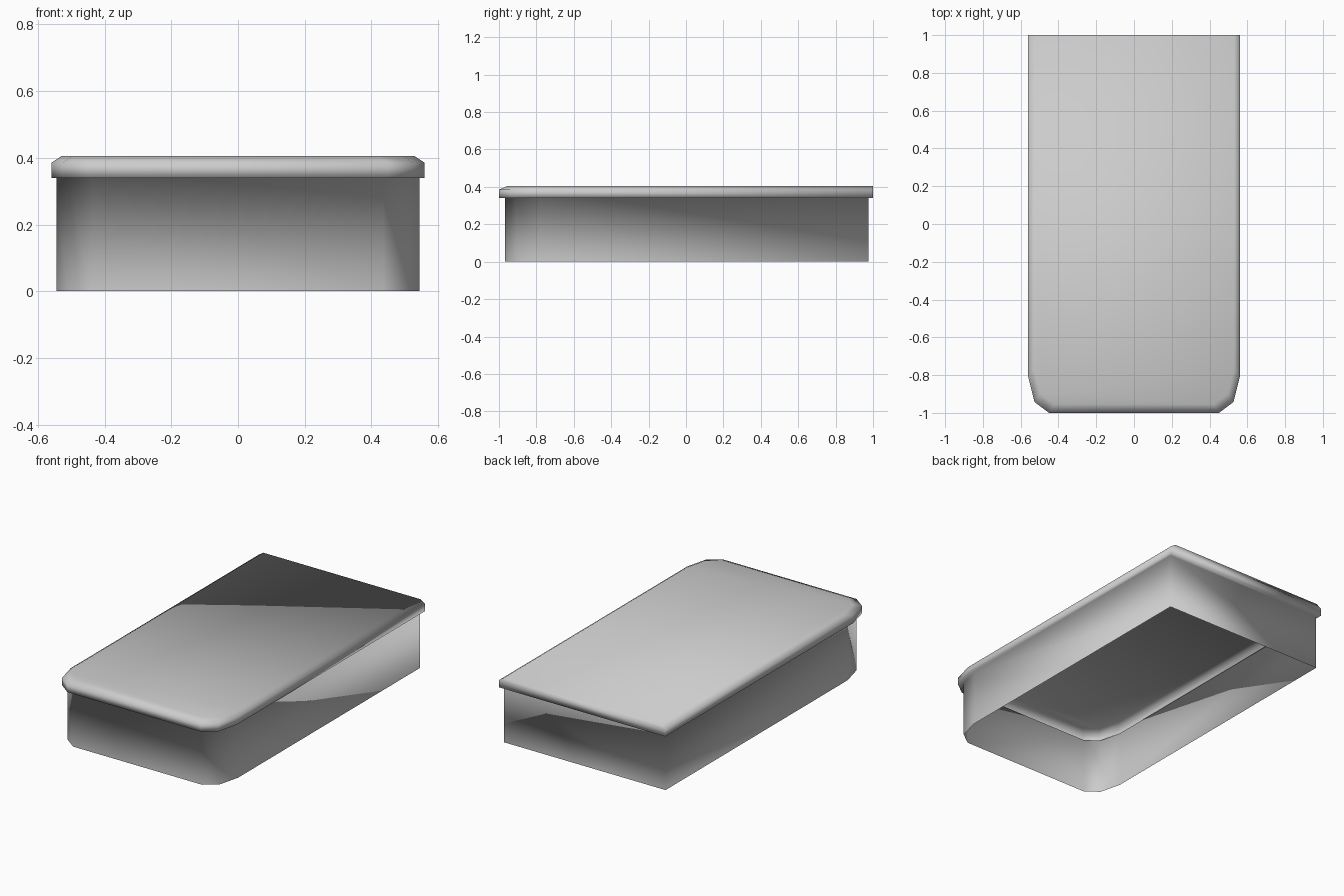
import bpy, bmesh

cube = bpy.data.objects.get("Cube")
if cube:
    bpy.data.objects.remove(cube, do_unlink=True)

grey = bpy.data.materials.new("plain_grey")
grey.use_nodes = True
colour = (0.6, 0.6, 0.6, 1)
grey.diffuse_color = colour
grey.node_tree.nodes["Principled BSDF"].inputs["Base Color"].default_value = colour


def outline(half_width, front, back):
    """Square at the back, two-step rounded corners at the front."""
    half = [(half_width, back), (half_width, front + 0.19),
            (half_width - 0.033, front + 0.058), (half_width - 0.11, front)]
    return half + [(-x, y) for x, y in reversed(half)]


# Levels from the open bottom up: skirt, overhanging rim, bevelled lid edge
levels = [
    (0.0, 0.545, -0.967, 0.975),
    (0.34, 0.545, -0.967, 0.975),
    (0.34, 0.56, -1.0, 1.0),
    (0.385, 0.56, -1.0, 1.0),
    (0.405, 0.53, -0.955, 1.0),
]

bm = bmesh.new()
loops = [[bm.verts.new((x, y, z)) for x, y in outline(w, f, b)]
         for z, w, f, b in levels]

# One continuous thin sheet, joined level by level
for low, high in zip(loops, loops[1:]):
    n = len(low)
    for i in range(n):
        j = (i + 1) % n
        bm.faces.new((low[i], low[j], high[j], high[i]))

# Flat lid top
bm.faces.new(loops[-1])
bmesh.ops.recalc_face_normals(bm, faces=bm.faces)
if max(bm.faces, key=lambda f: f.calc_center_median().z).normal.z < 0:
    bmesh.ops.reverse_faces(bm, faces=bm.faces)
for face in bm.faces:
    face.smooth = True

mesh = bpy.data.meshes.new("lidded_shell")
bm.to_mesh(mesh)
bm.free()
mesh.materials.append(grey)
shell = bpy.data.objects.new("lidded_shell", mesh)
bpy.context.collection.objects.link(shell)
